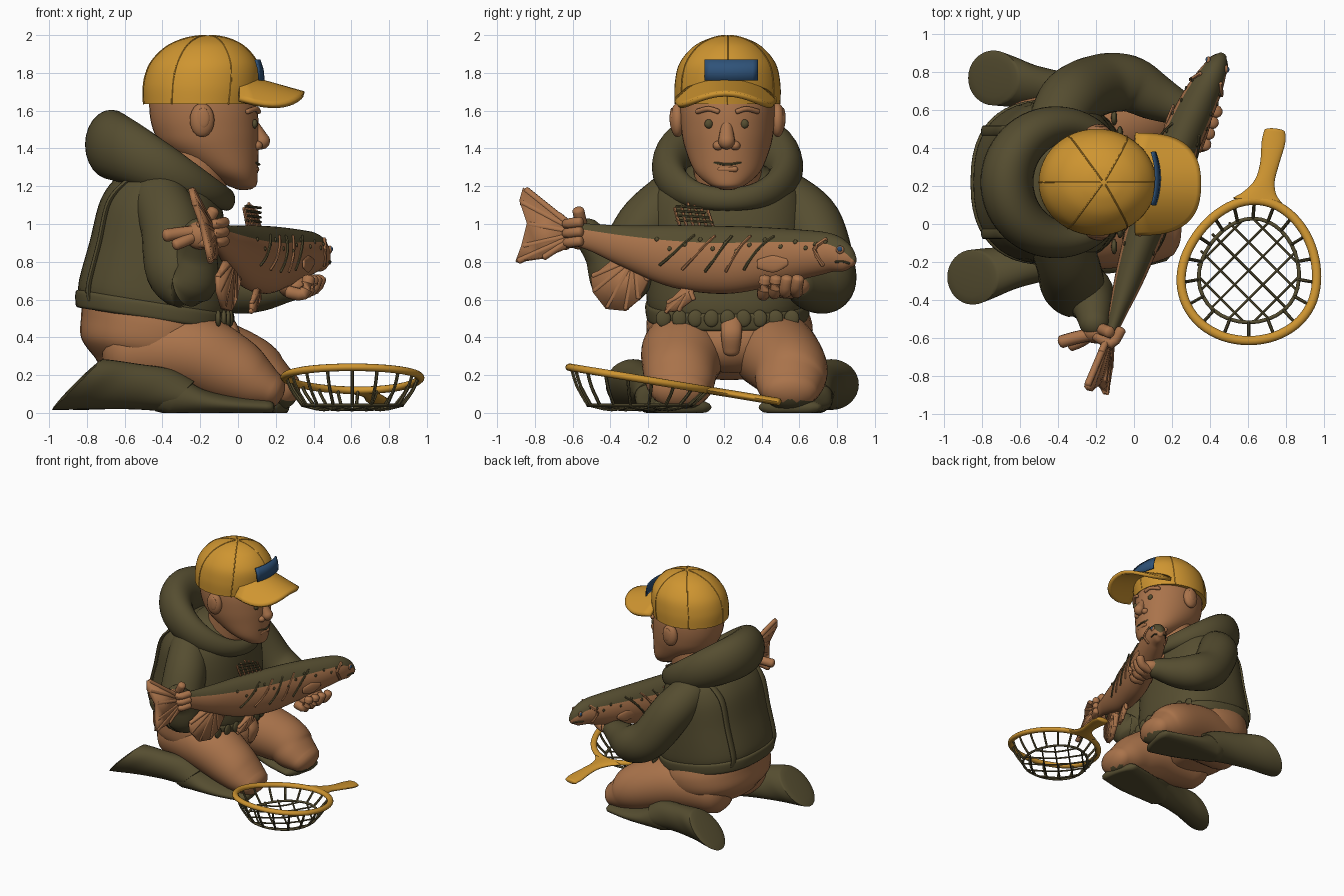
import bpy, bmesh, math
from mathutils import Vector, Matrix

if "Cube" in bpy.data.objects:
    bpy.data.objects.remove(bpy.data.objects["Cube"])

X, Y, Z = Vector((1, 0, 0)), Vector((0, 1, 0)), Vector((0, 0, 1))
COLS = {"yellow": (0.62, 0.30, 0.03), "olive": (0.092, 0.075, 0.03),
        "tan_brown": (0.40, 0.172, 0.07), "blue": (0.028, 0.085, 0.19)}
MATS = []
for k, c in COLS.items():
    m = bpy.data.materials.new(k)
    m.diffuse_color = (*c, 1)
    m.use_nodes = True
    m.node_tree.nodes["Principled BSDF"].inputs["Base Color"].default_value = m.diffuse_color
    MATS.append(m)
YEL, OLI, BRO, BLU = range(4)


def spline(secs, steps, closed=False):
    m, out = len(secs), []
    for i in range(m if closed else m - 1):
        q = [secs[(i + d) % m] if closed else secs[min(max(i + d, 0), m - 1)] for d in (-1, 0, 1, 2)]
        for k in range(steps):
            t = k / steps
            out.append([0.5 * (2 * b + (c - a) * t + (2 * a - 5 * b + 4 * c - d) * t * t
                        + (3 * b - a - 3 * c + d) * t ** 3) for a, b, c, d in zip(*q)])
    return out if closed else out + [list(secs[-1])]


def loft(bm, secs, mat, ref=Z, n=28, steps=6, tan=None, closed=False, cap=1.0, rule=None, sq=1):
    """Skin (super)ellipses (x, y, z, radius along ref, radius across) along a smooth path."""
    S = spline(secs, steps, closed)
    N, fr = len(S), []
    for i, s in enumerate(S):
        a, b = (S[i - 1], S[(i + 1) % N]) if closed else (S[max(i - 1, 0)], S[min(i + 1, N - 1)])
        t = (tan or Vector(b[:3]) - Vector(a[:3])).normalized()
        u = (ref - t * ref.dot(t)).normalized()
        fr.append((Vector(s[:3]), t, u, t.cross(u), max(s[3], .001), max(s[4], .001)))
    if cap and not closed:
        def ends(f, sign):
            c, t, u, v, a, b = f
            return [(c + t * sign * cap * min(a, b) * math.sin(w), t, u, v, a * math.cos(w), b * math.cos(w))
                    for w in (.4, .8, 1.15, 1.45)]
        fr = ends(fr[0], -1)[::-1] + fr + ends(fr[-1], 1)
    pw = lambda q: math.copysign(abs(q) ** sq, q)
    arc = [2 * math.pi * j / n for j in range(n)]
    rings = [[bm.verts.new(c + u * a * pw(math.cos(w)) + v * b * pw(math.sin(w))) for w in arc]
             for c, t, u, v, a, b in fr]
    for i in range(len(rings) if closed else len(rings) - 1):
        r, q = rings[i], rings[(i + 1) % len(rings)]
        for j in range(n):
            f = bm.faces.new((r[j], r[(j + 1) % n], q[(j + 1) % n], q[j]))
            f.material_index = rule(f.calc_center_median(), math.cos(2 * math.pi * (j + .5) / n)) if rule else mat
    if not closed:
        for r in (rings[0], rings[-1]):
            bm.faces.new(r).material_index = mat
    return fr


def ball(bm, c, r, mat):
    M = Matrix.Translation(c) @ Matrix.Diagonal((*r, 1))
    g = bmesh.ops.create_uvsphere(bm, u_segments=20, v_segments=12, radius=1, matrix=M)
    for v in g["verts"]:
        for f in v.link_faces:
            f.material_index = mat


def rod(bm, pts, r, mat, n=6, steps=3):
    loft(bm, [(*p, r, r) for p in pts], mat, ref=Vector((.31, .17, .93)), n=n, steps=steps, cap=.6)


def finish(name, bm, thick=0):
    bmesh.ops.recalc_face_normals(bm, faces=bm.faces)
    for v in bm.verts:
        v.co.z = max(v.co.z, 0)
    me = bpy.data.meshes.new(name)
    bm.to_mesh(me)
    bm.free()
    for m in MATS:
        me.materials.append(m)
    ob = bpy.data.objects.new(name, me)
    bpy.context.collection.objects.link(ob)
    if thick:
        s = ob.modifiers.new("thickness", "SOLIDIFY")
        s.thickness, s.offset = thick, 0
    bpy.ops.object.select_all(action="DESELECT")
    ob.select_set(True)
    bpy.context.view_layer.objects.active = ob
    bpy.ops.object.shade_smooth_by_angle(angle=math.radians(45))


def sheet(name, rows, mat, thick):
    bm = bmesh.new()
    V = [[bm.verts.new(p) for p in r] for r in rows]
    for r, q in zip(V, V[1:]):
        for j in range(len(r) - 1):
            bm.faces.new((r[j], r[j + 1], q[j + 1], q[j])).material_index = mat
    finish(name, bm, thick)


CY = .22  # body centre line
# torso jacket, belt and back straps
lean = Vector((.16, 0, 1))
bm = bmesh.new()
loft(bm, [(-.45, CY, .535, .41, .385), (-.44, CY, .62, .43, .41), (-.42, CY, .85, .43, .37), (-.40, CY, 1.08, .42, .33),
          (-.37, CY, 1.22, .36, .26), (-.34, CY, 1.3, .2, .16)], OLI, ref=Y, tan=lean, n=48, cap=.3, sq=.82)
finish("jacket_body", bm)
bm = bmesh.new()
loft(bm, [(-.455, CY, .495, .41, .40), (-.45, CY, .51, .43, .415), (-.445, CY, .575, .435, .42),
          (-.44, CY, .59, .41, .40)], OLI, ref=Y, tan=lean, n=48, cap=0, sq=.82)
for k in range(-4, 5):  # belt loops
    y = .085 * k
    ball(bm, (-.035 - .6 * y * y, CY + y, .50), (.016, .04, .045), OLI)
finish("belt", bm)
bm = bmesh.new()
for y in (-.05, .49):
    loft(bm, [(-.56, y, 1.25, .03, .014), (-.68, y, 1.125, .03, .014), (-.735, y, .90, .03, .014),
              (-.79, y, .68, .03, .014), (-.785, y, .60, .03, .014)], OLI, ref=Y, n=12)
finish("back_straps", bm)

# hood lying around the neck, low at the throat and bulky behind
bm = bmesh.new()
hood = []
for k in range(16):
    w = 2 * math.pi * k / 16
    b = (1 - math.cos(w)) / 2
    hood.append((-.365 + .305 * math.cos(w), CY + .305 * math.sin(w), 1.275 - .145 * math.cos(w),
                 .06 + .125 * b, .045 + .095 * b))
loft(bm, hood, OLI, n=24, steps=4, closed=True)
finish("hood", bm)

# head with ears, nose, eyes, brows and mouth
bm = bmesh.new()
loft(bm, [(.03, CY, 1.19, .05, .05), (.015, CY, 1.21, .10, .085), (-.05, CY, 1.28, .175, .155), (-.14, CY, 1.40, .225, .25),
          (-.17, CY, 1.5, .245, .28), (-.185, CY, 1.62, .25, .285), (-.2, CY, 1.75, .23, .26)],
     BRO, ref=Y, tan=Z, n=40, cap=.2)
loft(bm, [(-.32, CY, 1.0, .19, .19), (-.25, CY, 1.2, .18, .18), (-.2, CY, 1.38, .18, .18)], BRO, ref=Y)
loft(bm, [(.09, CY - .005, 1.53, .028, .02), (.125, CY - .005, 1.44, .045, .045)], BRO, ref=Y, n=16)
for s in (-1, 1):
    ball(bm, (-.19, CY + s * .265, 1.55), (.065, .04, .09), BRO)
    ball(bm, (-.185, CY + s * .295, 1.56), (.035, .012, .055), BRO)
    ball(bm, (.10, CY - .005 + s * .045, 1.415), (.03, .028, .025), BRO)
    ball(bm, (.088, CY - .005 + s * .095, 1.53), (.016, .022, .024), OLI)
    rod(bm, [(.108, CY + s * .05, 1.595), (.095, CY + s * .1, 1.61), (.05, CY + s * .16, 1.595)], .014, BRO, 10)
rod(bm, [(.09, CY - .07, 1.325), (.112, CY, 1.315), (.09, CY + .07, 1.325)], .007, OLI)
loft(bm, [(.09, CY - .04, 1.29, .015, .015), (.098, CY + .04, 1.29, .015, .015)], BRO, n=12)
finish("head", bm)

# cap crown with seams, brim and plain patch
bm = bmesh.new()
crown = [(-.2, CY, 1.635, .28, .3), (-.192, CY, 1.74, .28, .308), (-.18, CY, 1.85, .255, .285), (-.172, CY, 1.94, .18, .205),
         (-.165, CY, 1.985, .09, .105), (-.16, CY, 1.998, .015, .02)]
loft(bm, crown, YEL, ref=Y, tan=Z, n=48, cap=0)
for k in range(6):
    w = math.pi * k / 3
    rod(bm, [(x + b * math.cos(w), y + a * math.sin(w), z) for x, y, z, a, b in spline(crown, 2)], .004, YEL)
finish("cap_crown", bm)
rows = []
for i in range(13):
    r = .2 + .8 * i / 12
    row = []
    for j in range(25):
        w = math.pi * (j / 24 - .5)
        dy = .262 * r * math.copysign(abs(math.sin(w)) ** .8, w)
        dx = .345 * r * max(math.cos(w), 0) ** .7
        row.append((.005 + dx, CY - .01 + dy, 1.785 - .28 * dx - 1.85 * dy * dy))
    rows.append(row)
sheet("cap_brim", rows, YEL, .028)
rows = [[(xc + rx * math.sqrt(1 - (d / .36) ** 2) + .012, CY + .02 + d, z)
         for d in [(-.14 + .28 * k / 10) for k in range(11)]]
        for z, xc, rx in ((1.76, -.19, .315), (1.82, -.184, .303), (1.87, -.178, .28))]
sheet("cap_patch", rows, BLU, .009)

# sleeves
bm = bmesh.new()
loft(bm, [(-.41, .53, 1.13, .15, .15), (-.33, .66, 1.0, .165, .165), (-.18, .735, .77, .16, .16),
          (-.03, .74, .68, .15, .15), (.11, .67, .66, .125, .125), (.26, .60, .67, .085, .085)], OLI, ref=X)
finish("left_sleeve", bm)
bm = bmesh.new()
loft(bm, [(-.41, -.07, 1.13, .15, .15), (-.35, -.21, .98, .165, .165), (-.32, -.32, .76, .17, .165),
          (-.25, -.37, .71, .15, .14), (-.22, -.43, .84, .11, .11), (-.21, -.52, .95, .08, .08)], OLI,
     ref=Vector((1, -.2, .1)))
finish("right_sleeve", bm)

# hands holding the fish
bm = bmesh.new()
ball(bm, (.30, .54, .67), (.09, .12, .065), BRO)
for k in range(4):
    y = .41 + .058 * k
    rod(bm, [(.27 + .02 * k, y, .64), (.345 + .02 * k, y, .63 + .01 * k), (.375 + .02 * k, y + .01, .71)], .034, BRO, 12)
finish("left_hand", bm)
bm = bmesh.new()
ball(bm, (-.20, -.57, .94), (.08, .06, .075), BRO)
for k in range(3):
    rod(bm, [(-.20, -.59, .90 + .045 * k), (-.12, -.63, .90 + .05 * k), (-.07, -.56, .91 + .05 * k)], .028, BRO, 12)
rod(bm, [(-.22, -.58, .96), (-.31, -.60, .95), (-.38, -.62, .94)], .034, BRO, 12)
rod(bm, [(-.22, -.58, .94), (-.28, -.62, .91), (-.33, -.64, .89)], .03, BRO, 12)
rod(bm, [(-.18, -.55, .98), (-.13, -.57, 1.07)], .032, BRO, 12)
finish("right_hand", bm)

# fish body with dark back, spots, slashes, gill and eye
bm = bmesh.new()
fr = loft(bm, [(.465, .885, .80, .03, .025), (.445, .85, .815, .07, .05), (.40, .76, .845, .105, .08), (.33, .62, .84, .13, .1),
               (.22, .38, .82, .165, .11), (.14, .18, .81, .18, .115), (.05, -.06, .83, .165, .1),
               (-.03, -.3, .88, .115, .075), (-.09, -.48, .925, .075, .045), (-.13, -.6, .95, .06, .03)],
          BRO, n=36, cap=.5, rule=lambda c, k: OLI if k > .55 else BRO)


def flank(i, w, lift=0, side=-1):
    c, t, u, v, a, b = fr[i]
    return c + u * (a + lift) * math.cos(w) + v * side * (b + lift) * math.sin(w)


for s in (-1, 1):
    for k in range(14):
        ball(bm, flank(16 + 2 * k, .95 + .38 * (k * 7 % 5) / 4, 0, s), (.007, .012, .012), OLI)
    for k in range(5):  # diagonal slashes
        rod(bm, [flank(25 + 3 * k + d, .8 + .28 * d, .002, s) for d in range(5)], .008, BRO if k % 2 else OLI)
    rod(bm, [flank(16, .8, .002, s), flank(18, 1.4, .004, s), flank(16, 2.2, .002, s)], .012, BRO)
    rod(bm, [flank(5, 1.9, .002, s), flank(9, 1.75, .002, s), flank(12, 1.9, .002, s)], .006, OLI)
    ball(bm, flank(12, 1.05, 0, s), (.012, .022, .022), BRO)
    ball(bm, flank(12, 1.05, .008, s), (.01, .014, .014), BLU)
    p = flank(25, 1.85, .004, s)
    loft(bm, [(*(p + Vector((.025, .07, .01))), .02, .008), (*p, .045, .012), (*(p - Vector((.025, .08, 0))), .025, .008)], BRO, n=14)
finish("fish_body", bm)


# fish fins: thin outlines given as (y, z) on a slanted, twisted plane, with ribs
def fin(name, pts, x0, slope, root, thick=.022, twist=0):
    at = lambda y, z: Vector((x0 + slope * y - twist * (z - root[1]), y, z))
    bm = bmesh.new()
    P = [at(*p) for p in pts]
    f = bm.faces.new([bm.verts.new(p) for p in P])
    f.material_index = BRO
    bmesh.ops.triangulate(bm, faces=[f])
    finish(name, bm, thick)
    bm = bmesh.new()
    for p in P[1:-1]:
        rod(bm, [at(*root).lerp(p, .2), at(*root).lerp(p, .95)], thick * .65, BRO, 8, 1)
    finish(name + "_ribs", bm)


fin("tail_fin", [(-.57, .99), (-.68, 1.05), (-.86, 1.19), (-.88, 1.12), (-.84, 1.0), (-.87, .88), (-.90, .80),
                 (-.76, .82), (-.57, .9)], -.01, .2, (-.56, .95), .03, .28)
fin("rear_fin", [(-.22, .80), (-.2, .70), (-.25, .60), (-.32, .54), (-.42, .55), (-.49, .64), (-.50, .72), (-.35, .84)],
    .08, .38, (-.27, .82), .026)
fin("belly_fin", [(.04, .65), (.04, .60), (-.04, .54), (-.11, .53), (-.10, .58), (-.02, .66)], .10, .3, (.02, .65))
bm = bmesh.new()
for k in range(6):  # dorsal fin ribs
    y = -.05 + .035 * k
    rod(bm, [(.07 + .37 * y, y + .02, .98), (.05 + .37 * y, y - .01, 1.11 - .013 * abs(k - 2))], .009, BRO)
for k in range(4):
    z = 1.02 + .025 * k
    rod(bm, [(.04, -.05, z), (.12, .14 - .02 * k, z - .01)], .007, OLI)
finish("dorsal_fin", bm)

# trousers: hips and folded legs, dark underneath
bm = bmesh.new()
loft(bm, [(-.5, .23, .25, .32, .26), (-.475, .23, .34, .42, .36), (-.45, .23, .46, .44, .385), (-.45, .22, .58, .41, .38)],
     BRO, ref=Y, tan=lean, n=40, cap=.25, sq=.88)
ball(bm, (-.2, .25, .37), (.17, .26, .16), BRO)
loft(bm, [(-.06, .24, .50, .055, .03), (-.02, .24, .42, .055, .03), (-.05, .24, .33, .045, .03)], BRO, ref=Y, n=16)
finish("trouser_hips", bm)
for side, s, c, dx, foot, low in (("right", -1, -.03, -.05, (-.85, -.28), .04), ("left", 1, .55, .03, (-.74, .77), .065)):
    under = lambda p, k: OLI if p.z < low else BRO
    bm = bmesh.new()
    loft(bm, [(-.58, .23 + s * .2, .33, .2, .2), (-.27, .23 + s * .24, .325, .215, .225), (dx, c, .235, .19, .2),
              (.13 + dx, c, .16, .15, .18), (.22 + dx, c, .115, .105, .15)], BRO, n=40, rule=under, cap=.7)
    finish(side + "_thigh", bm)
    # dark shin and boot with slanted sole
    bm = bmesh.new()
    P = lambda t: (.18 + dx + (foot[0] - .18 - dx) * t, c + (foot[1] - c) * t)
    loft(bm, [(*P(0), .03, .05, .17), (*P(.2), .04, .055, .17), (*P(.36), .06, .075, .15), (*P(.5), .10, .12, .12)], OLI, n=32)
    loft(bm, [(*P(.45), .09, .115, .13), (*P(.6), .125, .15, .115), (*P(.8), .14, .17, .115), (*P(.93), .147, .185, .135),
              (*P(1), .15, .19, .145)], OLI, ref=Vector((.7, 0, .7)), tan=Vector((-.7, 0, .7)), n=32, cap=.1)
    finish(side + "_boot", bm)

# landing net: tilted egg-shaped hoop, handle and shallow mesh bag
tilt = lambda y: .14 - .165 * y


def egg(t, k=1.0, z=None):
    x = .605 + k * (.355 * math.sin(t) * (1 - .12 * math.cos(t)) + .03 * max(math.cos(t), 0))
    y = -.245 + k * .37 * math.cos(t)
    return (x, y, tilt(y) if z is None else z)


turn = [2 * math.pi * k / 18 for k in range(18)]
bm = bmesh.new()
loft(bm, [(*egg(t), .02, .024) for t in turn], YEL, n=12, steps=4, closed=True)
loft(bm, [(x, y, tilt(y), .02, b) for x, y, b in ((.65, .125, .13), (.665, .165, .085), (.69, .23, .052), (.715, .32, .05),
                                                 (.735, .43, .062), (.742, .49, .055))], YEL, n=20, cap=.7,
     tan=Vector((.1, 1, -.165)))
finish("net_frame", bm)
bm = bmesh.new()
for t in turn:
    rod(bm, [egg(t, .98), egg(t, .90, .45 * tilt(egg(t)[1]) + .035), egg(t, .74, .04)], .009, OLI)
loft(bm, [(*egg(t, .74, .04), .009, .010) for t in turn], OLI, n=8, steps=2, closed=True)
for s in (-1, 1):
    for k in range(-2, 3):
        d = k * .105
        h = math.sqrt(.27 ** 2 - d * d)
        c, a, p = Vector((.605, -.245, .015)), Vector((.707, s * .707, 0)), Vector((-s * .707, .707, 0))
        rod(bm, [c + p * d - a * h + Z * .025, c + p * d, c + p * d + a * h + Z * .025], .007, OLI, 6)
finish("net_mesh", bm)
